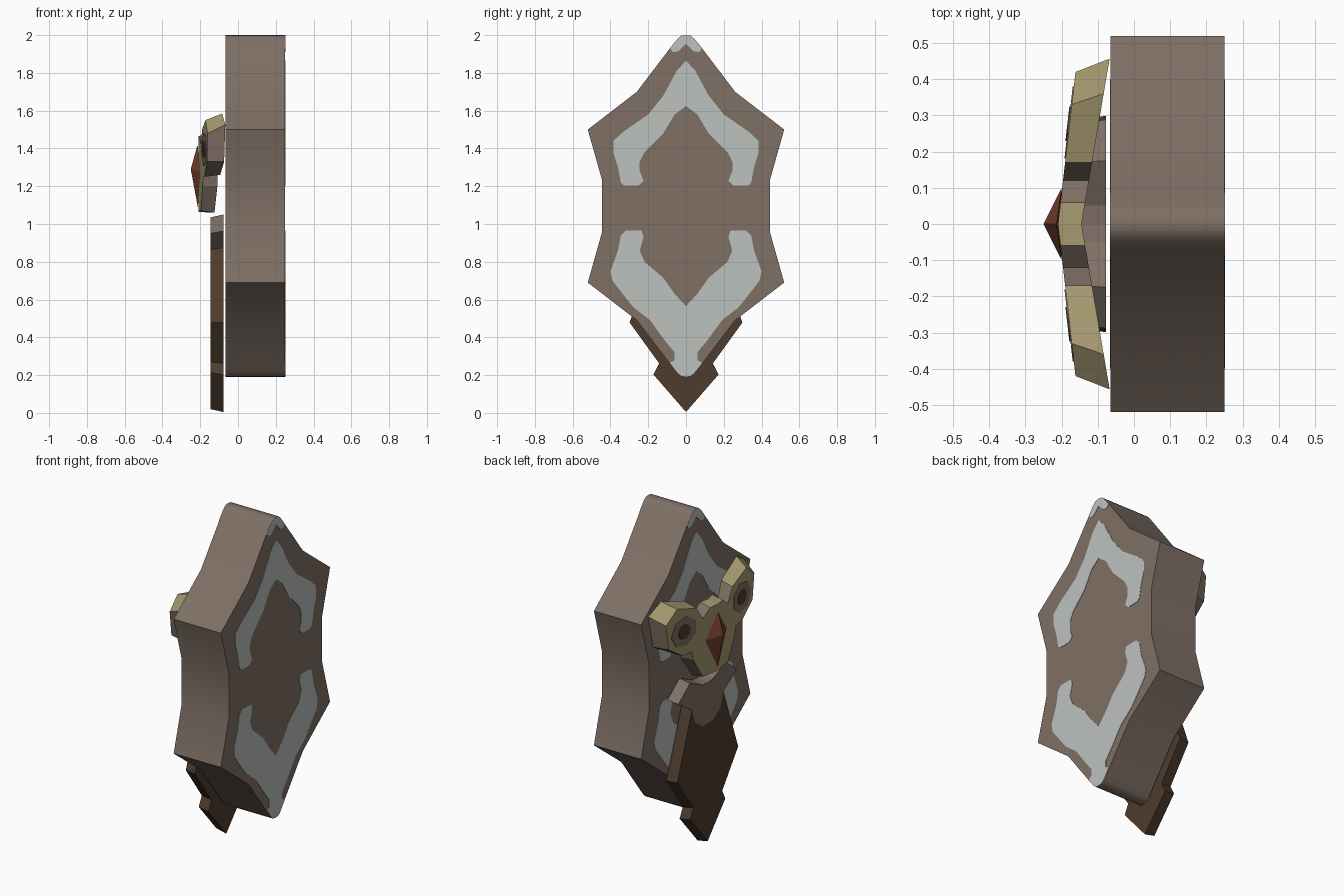
import bpy, bmesh, math

cube = bpy.data.objects.get("Cube")
if cube:
    bpy.data.objects.remove(cube, do_unlink=True)


def material(name, rgb):
    m = bpy.data.materials.new(name)
    m.use_nodes = True
    m.diffuse_color = (*rgb, 1)
    m.node_tree.nodes["Principled BSDF"].inputs["Base Color"].default_value = (*rgb, 1)
    return m


BROWN = material("grey_brown", (0.21, 0.16, 0.13))
PALE = material("pale_grey", (0.51, 0.54, 0.52))
DARK = material("dark_brown", (0.075, 0.045, 0.027))
STRAW = material("straw_yellow", (0.38, 0.32, 0.16))
RUST = material("rust_red", (0.18, 0.05, 0.027))


def loft(name, mats, near, far, near_x, far_x, rim=lambda i: 0, closed=False):
    """Join two (y, z) half outlines lying at near_x(y) and far_x(y), on both sides of y = 0."""
    bm = bmesh.new()
    n = len(near)
    for s in (1, -1):
        a = [bm.verts.new((near_x(y), s * y, z)) for y, z in near]
        b = [bm.verts.new((far_x(y), s * y, z)) for y, z in far]
        bm.faces.new(a)
        bm.faces.new(b[::-1])
        for i in range(n if closed else n - 1):
            j = (i + 1) % n
            bm.faces.new((a[i], a[j], b[j], b[i])).material_index = rim(i)
    bmesh.ops.remove_doubles(bm, verts=bm.verts, dist=0.0005)
    bmesh.ops.recalc_face_normals(bm, faces=bm.faces)
    mesh = bpy.data.meshes.new(name)
    bm.to_mesh(mesh)
    bm.free()
    for m in mats:
        mesh.materials.append(m)
    ob = bpy.data.objects.new(name, mesh)
    bpy.context.collection.objects.link(ob)
    return ob


def flat(x):
    return lambda y: x


def grow(outline, k, z0):
    return [(y * k, z0 + (z - z0) * k) for y, z in outline]


# Shield slab: quarter outline reflected top to bottom
MID = 1.095
quarter = [(0, 2), (.025, 1.997), (.045, 1.98), (.07, 1.95), (.26, 1.7), (.52, 1.5), (.445, 1.235)]
outline = quarter + [(y, 2 * MID - z) for y, z in reversed(quarter)]
shield = loft("shield", [BROWN], outline, outline, flat(-.065), flat(.25))
bpy.context.view_layer.objects.active = shield
shield.select_set(True)
bpy.ops.object.shade_smooth_by_angle(angle=math.radians(35))
shield.select_set(False)

# Painted bands, as thin plates on both shield faces
bands = {
    "upper_band": [(0, 1.865), (.05, 1.81), (.12, 1.68), (.2, 1.58), (.33, 1.49), (.385, 1.44),
                   (.385, 1.38), (.36, 1.3), (.345, 1.22), (.33, 1.205), (.25, 1.205), (.225, 1.23),
                   (.245, 1.28), (.245, 1.33), (.22, 1.38), (.12, 1.48), (.06, 1.58), (0, 1.625)],
    "lower_band": [(0, .565), (.06, .63), (.12, .715), (.22, .8), (.245, .86), (.225, .93), (.235, .965),
                   (.32, .965), (.345, .94), (.36, .86), (.4, .75), (.39, .7), (.28, .56), (.19, .49),
                   (.11, .38), (.06, .32), (.06, .28), (.085, .265), (.045, .21), (.025, .193), (0, .19)],
    "tip_patch": [(0, 2), (.025, 1.997), (.045, 1.98), (.085, 1.93), (.07, 1.91), (.04, 1.915), (0, 1.955)],
}
for label, pts in bands.items():
    loft("front_" + label, [PALE], pts, pts, flat(-.067), flat(-.063))
    loft("rear_" + label, [PALE], pts, pts, flat(.248), flat(.252))

# Hanging board and its collar
seam = [(0, .73), (.05, .73), (.12, .78), (.15, .865)]
board = seam + [(.29, .48), (.138, .27), (.167, .212), (0, .02)]
collar = [(0, .975), (.05, .98), (.17, 1.035), (.28, .95)] + seam[::-1]
for label, mat, pts in (("board", DARK, board), ("collar", BROWN, collar)):
    loft(label, [mat], pts, grow(pts, 1.03, .53), flat(-.145), flat(-.078))


# Mask, swept back from the centre line
def mask_x(y):
    return -.21 + .115 * y


def mask_back_x(y):
    return -.145 + .17 * y


mask_front = [(0, 1.465), (.06, 1.465), (.12, 1.42), (.17, 1.5), (.33, 1.55), (.42, 1.48), (.4, 1.33),
              (.28, 1.25), (.21, 1.25), (.2, 1.2), (.12, 1.07), (0, 1.065)]
mask_back = [(0, 1.48), (.06, 1.48), (.12, 1.42), (.17, 1.52), (.36, 1.585), (.457, 1.525), (.42, 1.33),
             (.3, 1.26), (.22, 1.26), (.21, 1.2), (.12, 1.06), (0, 1.06)]
loft("mask", [STRAW, BROWN], mask_front, mask_back, mask_x, mask_back_x,
     rim=lambda i: 0 if i in (0, 3, 4) else 1)


# Eye rings and pupils, as thin plates on the mask
def disc(ry, rz, sides):
    turn = [2 * math.pi * i / sides for i in range(sides)]
    return [(.275 + ry * math.cos(t), 1.395 + rz * math.sin(t)) for t in turn]


for label, mat, pts, lift in (("eye_rings", BROWN, disc(.105, .09, 7), .003),
                              ("pupils", DARK, disc(.05, .045, 7), .006)):
    loft(label, [mat], pts, pts, lambda y: mask_x(y) - lift, mask_x, closed=True)

# Beak: a low faceted diamond with a ridge point
bm = bmesh.new()
peak = bm.verts.new((-.25, 0, 1.29))
rim = [bm.verts.new(p) for p in ((-.214, 0, 1.42), (-.2, .1, 1.28), (-.212, 0, 1.085), (-.2, -.1, 1.28))]
for i in range(4):
    bm.faces.new((peak, rim[i], rim[(i + 1) % 4]))
bm.faces.new(rim[::-1])
bmesh.ops.recalc_face_normals(bm, faces=bm.faces)
mesh = bpy.data.meshes.new("beak")
bm.to_mesh(mesh)
bm.free()
mesh.materials.append(RUST)
bpy.context.collection.objects.link(bpy.data.objects.new("beak", mesh))
